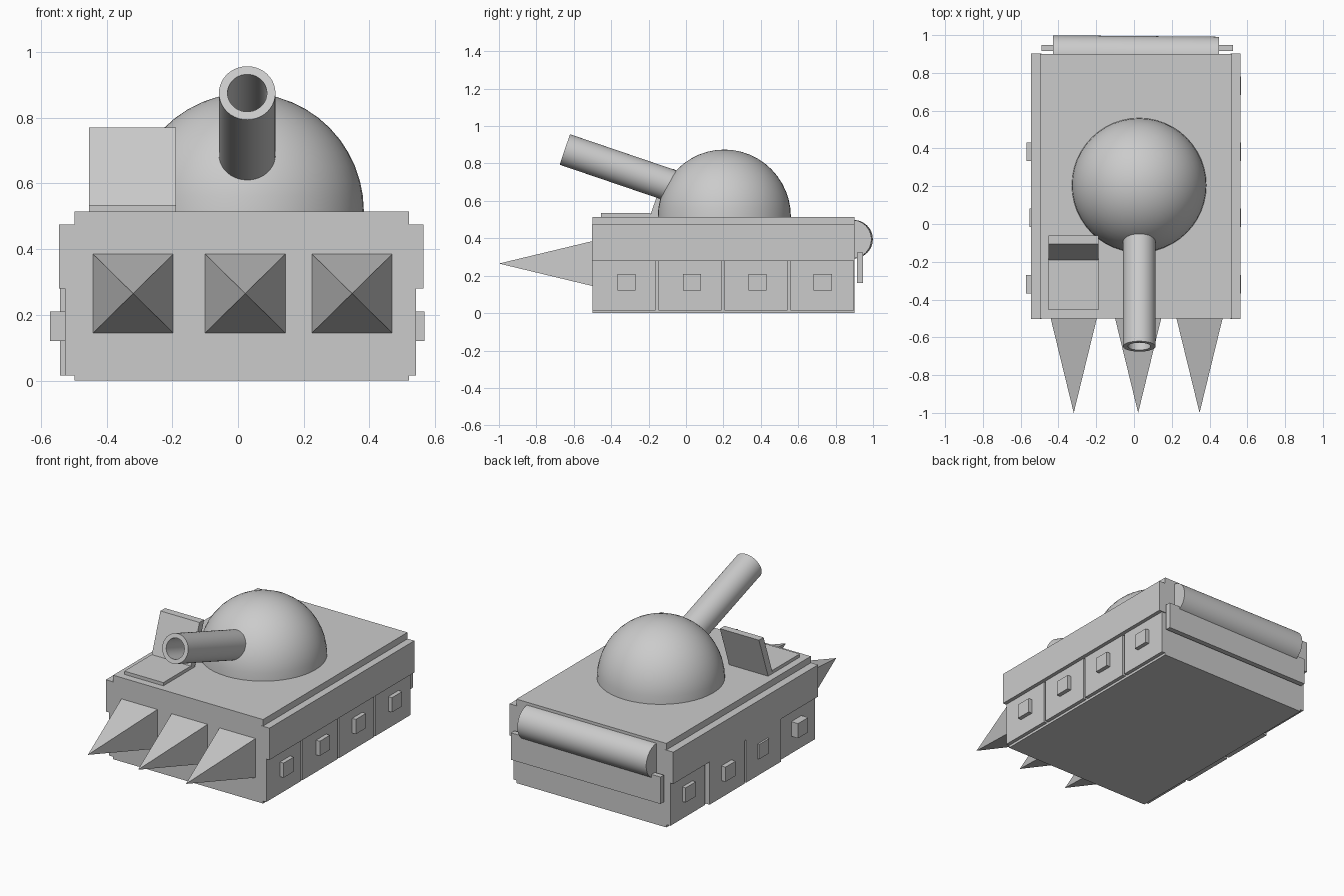
import bpy, bmesh, math
from mathutils import Vector, Matrix

if "Cube" in bpy.data.objects:
    bpy.data.objects.remove(bpy.data.objects["Cube"])


def finish(name, bm, smooth=False):
    bmesh.ops.recalc_face_normals(bm, faces=bm.faces[:])
    mesh = bpy.data.meshes.new(name)
    bm.to_mesh(mesh)
    bm.free()
    ob = bpy.data.objects.new(name, mesh)
    bpy.context.collection.objects.link(ob)
    if smooth:
        bpy.ops.object.select_all(action='DESELECT')
        ob.select_set(True)
        bpy.context.view_layer.objects.active = ob
        bpy.ops.object.shade_smooth_by_angle(angle=math.radians(35))
    return ob


def box(name, x, y, z):
    bm = bmesh.new()
    size = [b - a for a, b in (x, y, z)]
    mid = [(a + b) / 2 for a, b in (x, y, z)]
    bmesh.ops.create_cube(bm, size=1, matrix=Matrix.Translation(mid) @ Matrix.Diagonal((*size, 1)))
    return finish(name, bm)


def profile_x(name, pts, x0, x1):
    """Extrude a (y, z) outline along x."""
    bm = bmesh.new()
    face = bm.faces.new([bm.verts.new((x0, y, z)) for y, z in pts])
    ext = bmesh.ops.extrude_face_region(bm, geom=[face])
    verts = [v for v in ext['geom'] if isinstance(v, bmesh.types.BMVert)]
    bmesh.ops.translate(bm, verts=verts, vec=(x1 - x0, 0, 0))
    return finish(name, bm)


# Hull and upper side skirts
box("hull", (-0.497, 0.52), (-0.5, 0.9), (0, 0.515))
box("left_skirt", (-0.545, -0.49), (-0.502, 0.902), (0.28, 0.475))
box("right_skirt", (0.51, 0.565), (-0.502, 0.902), (0.28, 0.475))

# Lower side panels with square bosses; the left side is slightly uneven
left_panel = (-0.526, -0.541, -0.541, -0.522)
left_boss = (-0.572, -0.553, -0.57, -0.545)
for i in range(4):
    y0 = -0.5 + i * 0.353
    panel_y, panel_z = (y0, y0 + 0.338), (0.015, 0.282)
    c = -0.318 + i * 0.35
    boss_y, boss_z = (c - 0.049, c + 0.049), (0.12, 0.21)
    box(f"right_panel_{i}", (0.51, 0.542), panel_y, panel_z)
    box(f"right_boss_{i}", (0.53, 0.567), boss_y, boss_z)
    box(f"left_panel_{i}", (left_panel[i], -0.49), panel_y, panel_z)
    box(f"left_boss_{i}", (left_boss[i], -0.515), boss_y, boss_z)

# Front spikes: square pyramids pointing forward
for i, x in enumerate((-0.319, 0.022, 0.347)):
    bm = bmesh.new()
    base = [bm.verts.new((x + sx * 0.122, -0.5, 0.265 + sz * 0.12))
            for sx, sz in ((-1, -1), (1, -1), (1, 1), (-1, 1))]
    tip = bm.verts.new((x, -1.0, 0.265))
    bm.faces.new(base)
    for k in range(4):
        bm.faces.new((base[k], base[(k + 1) % 4], tip))
    finish(f"spike_{i}", bm)

# Turret dome: upper half of a sphere
bm = bmesh.new()
bmesh.ops.create_uvsphere(bm, u_segments=48, v_segments=24, radius=0.356)
bmesh.ops.bisect_plane(bm, geom=bm.verts[:] + bm.edges[:] + bm.faces[:], dist=1e-5,
                       plane_co=(0, 0, 0), plane_no=(0, 0, 1), clear_inner=True)
bmesh.ops.holes_fill(bm, edges=[e for e in bm.edges if e.is_boundary])
bmesh.ops.transform(bm, verts=bm.verts[:],
                    matrix=Matrix.Translation((0.027, 0.205, 0.515)) @ Matrix.Diagonal((1, 1, 1.01, 1)))
finish("turret_dome", bm, True)

# Gun barrel: hollow tube revolved around its tilted axis
tilt = math.radians(18.8)
axis = Vector((0, -math.cos(tilt), math.sin(tilt)))
muzzle = Vector((0.028, -0.648, 0.875))
rows = [(0.0, -0.66), (0.086, -0.66), (0.086, 0), (0.06, 0), (0.06, -0.56), (0.0, -0.56)]
bm = bmesh.new()
prof = [bm.verts.new((r, 0, h)) for r, h in rows]
edges = [bm.edges.new(p) for p in zip(prof, prof[1:])]
bmesh.ops.spin(bm, geom=prof + edges, cent=(0, 0, 0), axis=(0, 0, 1),
               angle=2 * math.pi, steps=40, use_merge=True)
bmesh.ops.remove_doubles(bm, verts=bm.verts[:], dist=1e-5)
rot = Vector((0, 0, 1)).rotation_difference(axis).to_matrix().to_4x4()
bmesh.ops.transform(bm, verts=bm.verts[:], matrix=Matrix.Translation(muzzle) @ rot)
finish("gun_barrel", bm, True)

# Hatch plate and raised lid
box("hatch_plate", (-0.453, -0.188), (-0.455, -0.19), (0.505, 0.535))
profile_x("hatch_lid", [(-0.194, 0.515), (-0.105, 0.77), (-0.06, 0.77), (-0.149, 0.515)], -0.453, -0.188)

# Rear roll and the retaining bar beneath it
bm = bmesh.new()
bmesh.ops.create_cone(bm, cap_ends=True, segments=48, radius1=0.103, radius2=0.103, depth=0.88,
                      matrix=Matrix.Translation((0.01, 0.892, 0.395))
                      @ Matrix.Rotation(math.radians(-0.5), 4, 'Z') @ Matrix.Rotation(math.pi / 2, 4, 'Y'))
finish("rear_roll", bm, True)
box("rear_bar", (-0.49, 0.525), (0.915, 0.947), (0.16, 0.325))
